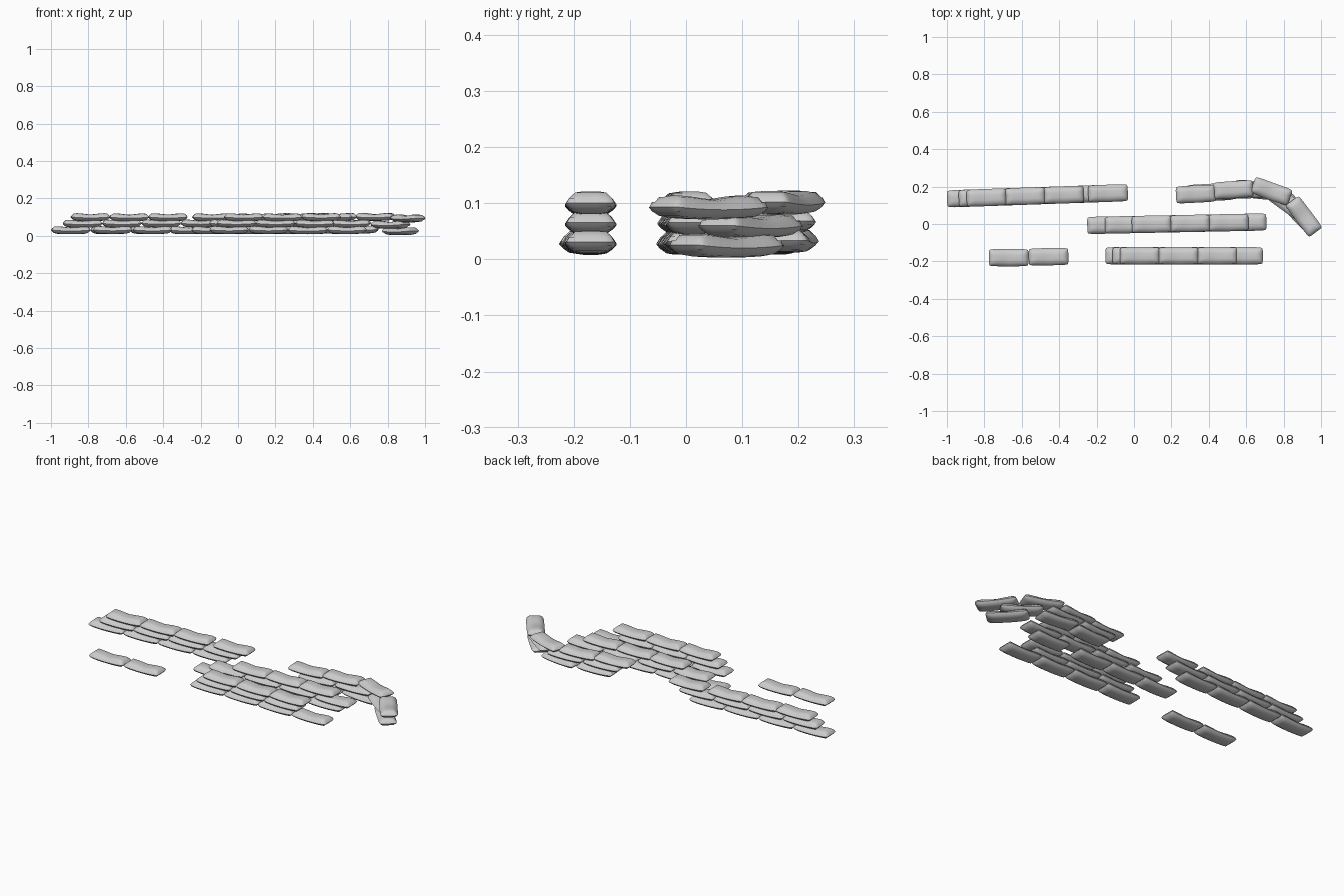
import bpy, bmesh, math, random

if "Cube" in bpy.data.objects:
    bpy.data.objects.remove(bpy.data.objects["Cube"])

random.seed(4)
L, W = 0.212, 0.092          # bag length and width
RIM = [0.027, 0.062, 0.096]  # seam height of each layer


def bag_mesh():
    """Pillow of two sheets meeting at a seam, with raised ends and a mid dip."""
    bm = bmesh.new()
    xs = [-1, -.94, -.84, -.68, -.48, -.24, 0, .24, .48, .68, .84, .94, 1]
    ys = [-1, -.86, -.62, -.3, 0, .3, .62, .86, 1]
    for side, h in ((1, 0.023), (-1, 0.017)):
        rows = []
        for u in xs:
            row = []
            for v in ys:
                # rounded corners
                x = u * L / 2 * (1 - 0.035 * v ** 6)
                y = v * W / 2 * (1 - 0.10 * abs(u) ** 8)
                # bulge grows with distance from the seam
                d = min((1 - abs(u)) * L / 2, (1 - abs(v)) * W / 2)
                t = min(1, d / 0.021)
                f = t ** 0.75
                z = side * h * f + 0.005 * u * u - 0.001
                if side > 0:
                    z -= 0.005 * f * math.exp(-(u / 0.3) ** 2)
                row.append(bm.verts.new((x, y, z)))
            rows.append(row)
        for i in range(len(xs) - 1):
            for j in range(len(ys) - 1):
                q = [rows[i][j], rows[i + 1][j], rows[i + 1][j + 1], rows[i][j + 1]]
                bm.faces.new(q if side > 0 else q[::-1])
    bmesh.ops.remove_doubles(bm, verts=bm.verts, dist=1e-5)
    bmesh.ops.recalc_face_normals(bm, faces=bm.faces)
    for f in bm.faces:
        f.smooth = True
    for e in bm.edges:
        if e.calc_face_angle(0) > math.radians(40):
            e.smooth = False
    me = bpy.data.meshes.new("sandbag")
    bm.to_mesh(me)
    bm.free()
    return me


MESH = bag_mesh()


def bag(name, x, y, z, deg=0.0):
    ob = bpy.data.objects.new(name, MESH)
    ob.location = (x, y, z + random.uniform(-0.001, 0.001))
    ob.rotation_euler = (0, 0, math.radians(deg))
    bpy.context.collection.objects.link(ob)


def row(name, layer, starts, y0, slope):
    """Straight course of bags; starts are the left ends."""
    for s in starts:
        x = s + L / 2
        bag(name, x, y0 + slope * x, RIM[layer], math.degrees(math.atan(slope)))


def run(start, n, step=0.21):
    return [start + i * step for i in range(n)]


# back left wall
row("back_left_wall_bag", 0, run(-1.0, 4), 0.169, 0.035)
row("back_left_wall_bag", 1, run(-0.937, 4), 0.169, 0.035)
row("back_left_wall_bag", 2, run(-0.895, 3, 0.207) + [-0.245], 0.169, 0.035)

# middle wall
row("middle_wall_bag", 0, run(-0.25, 3) + [0.444], -0.003, 0.02)
row("middle_wall_bag", 1, run(-0.155, 4, 0.217), -0.003, 0.02)
row("middle_wall_bag", 2, run(-0.012, 3, 0.206), -0.003, 0.02)

# front wall
row("front_wall_bag", 0, run(-0.153, 4), -0.17, 0)
row("front_wall_bag", 1, run(-0.115, 3), -0.17, 0)
row("front_wall_bag", 2, run(-0.075, 3, 0.207), -0.17, 0)

# two loose bags in front
bag("loose_bag", -0.67, -0.18, RIM[0], 0)
bag("loose_bag", -0.457, -0.175, RIM[0], 1)

# curved back right wall: x, y, angle per bag
CURVE = [
    [(0.43, 0.170, 3), (0.645, 0.183, -6), (0.868, 0.072, -47)],
    [(0.39, 0.168, 3), (0.605, 0.183, 2), (0.815, 0.115, -36)],
    [(0.33, 0.160, 3), (0.53, 0.183, 4), (0.735, 0.175, -20), (0.908, 0.040, -53)],
]
for layer, bags in enumerate(CURVE):
    for i, (x, y, a) in enumerate(bags):
        dz = -0.006 if a < -30 else 0.002
        bag("curved_wall_bag", x, y, RIM[layer] + dz, a)
